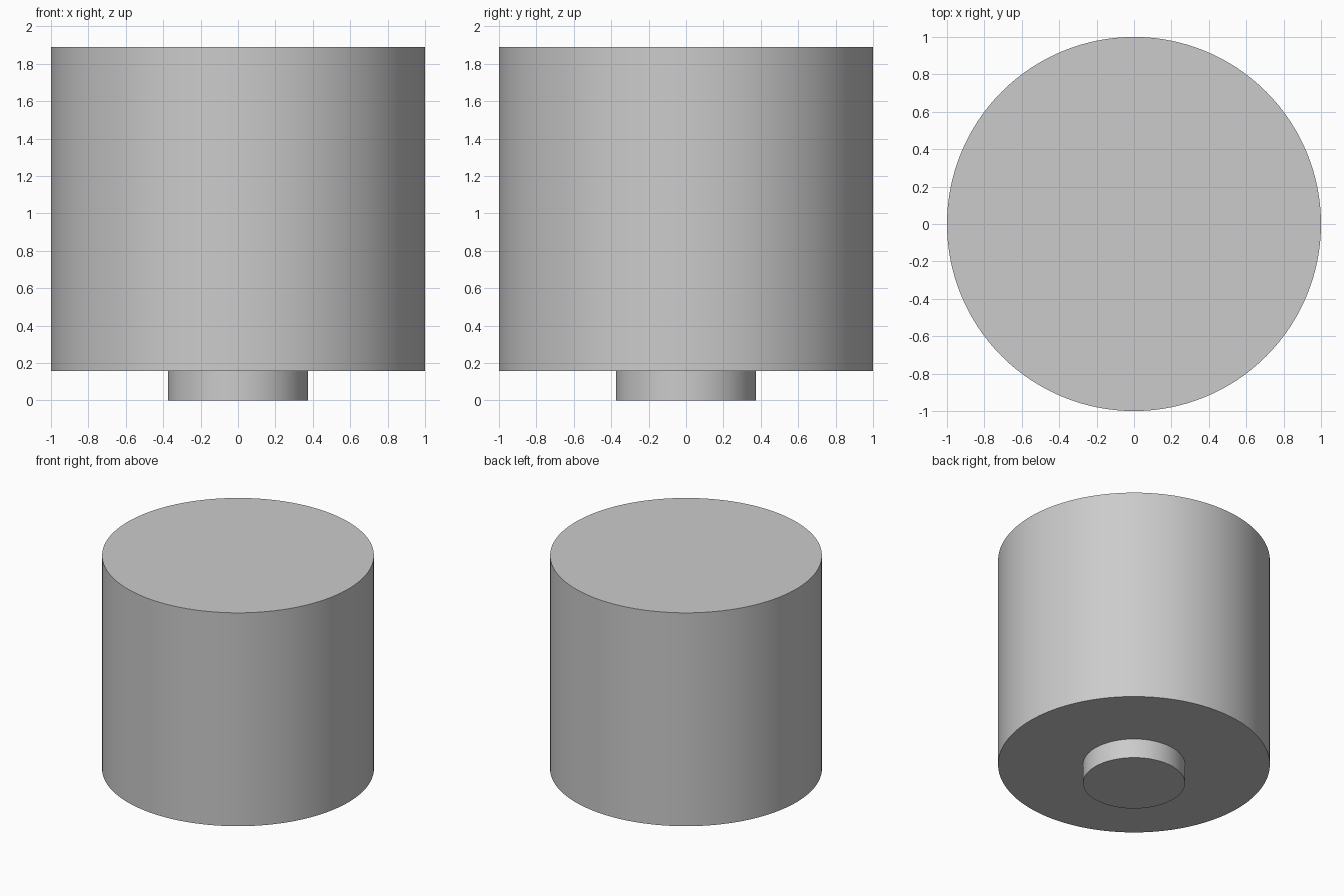
import bpy, bmesh, math

if "Cube" in bpy.data.objects:
    bpy.data.objects.remove(bpy.data.objects["Cube"])

SEGMENTS = 128

# Stepped outline (radius, height): foot, then the wide body
PROFILE = [(0.375, 0.0), (0.375, 0.158), (1.0, 0.158), (1.0, 1.89)]


def ring(bm, radius, z):
    step = 2 * math.pi / SEGMENTS
    return [bm.verts.new((radius * math.cos(i * step), radius * math.sin(i * step), z))
            for i in range(SEGMENTS)]


# Drum body with its short round foot, as one closed solid
bm = bmesh.new()
rings = [ring(bm, r, z) for r, z in PROFILE]
for low, high in zip(rings, rings[1:]):
    for i in range(SEGMENTS):
        j = (i + 1) % SEGMENTS
        bm.faces.new((low[i], low[j], high[j], high[i]))
bm.faces.new(rings[0][::-1])
bm.faces.new(rings[-1])
bmesh.ops.recalc_face_normals(bm, faces=bm.faces)

mesh = bpy.data.meshes.new("drum_with_foot")
bm.to_mesh(mesh)
bm.free()
drum = bpy.data.objects.new("drum_with_foot", mesh)
bpy.context.collection.objects.link(drum)

# Smooth walls, crisp rims
bpy.context.view_layer.objects.active = drum
drum.select_set(True)
bpy.ops.object.shade_smooth_by_angle(angle=math.radians(30))
